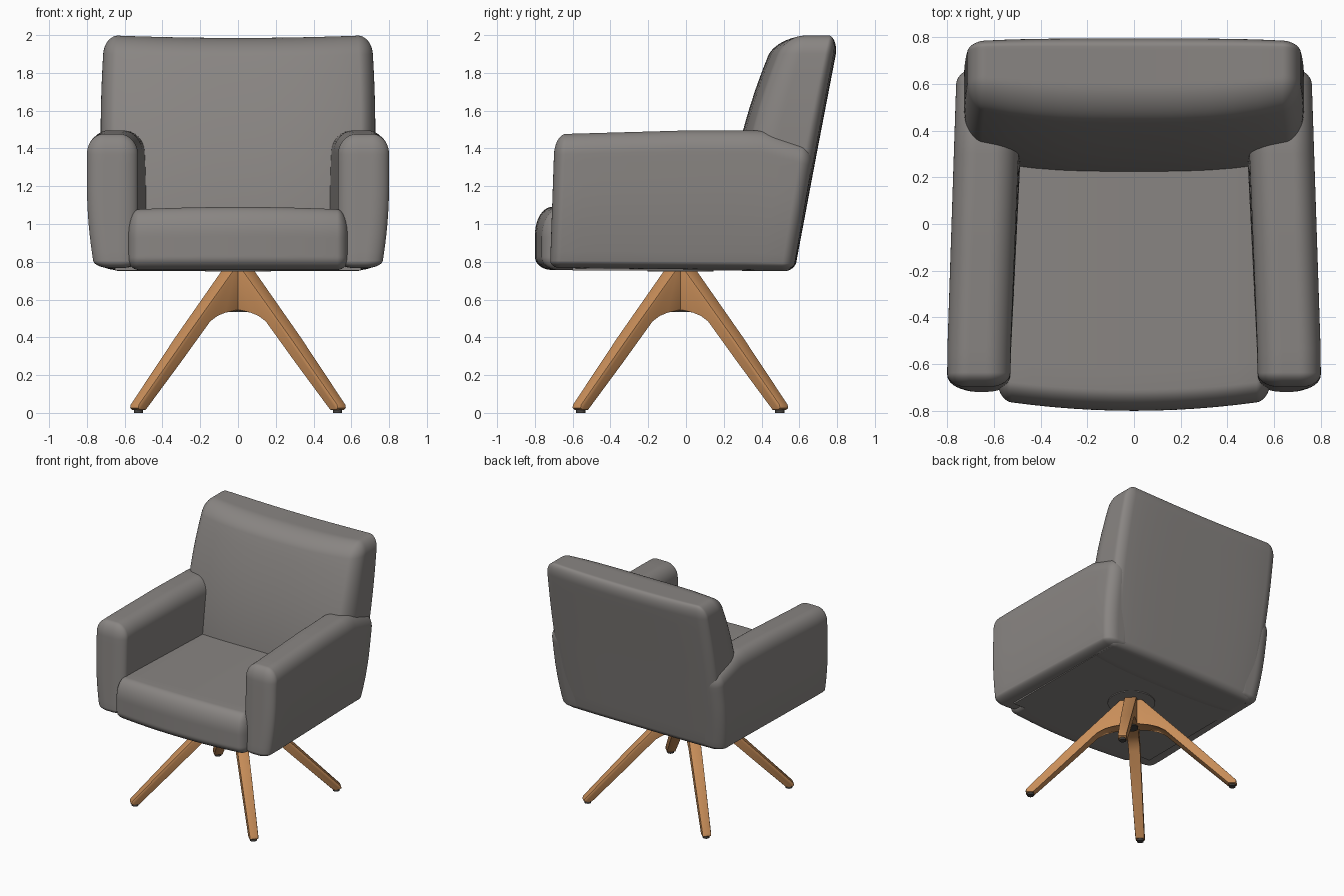
import bpy, bmesh, math
from mathutils import Vector, Matrix

cube = bpy.data.objects.get("Cube")
if cube:
    bpy.data.objects.remove(cube)


def material(name, colour):
    m = bpy.data.materials.new(name)
    m.use_nodes = True
    m.diffuse_color = (*colour, 1)
    m.node_tree.nodes["Principled BSDF"].inputs["Base Color"].default_value = (*colour, 1)
    return m


FABRIC = material("warm grey fabric", (0.25, 0.235, 0.225))
WOOD = material("oak wood", (0.58, 0.27, 0.10))
DARK = material("dark metal", (0.06, 0.055, 0.05))


def finish(bm, name, mat, angle=40):
    bmesh.ops.recalc_face_normals(bm, faces=bm.faces)
    mesh = bpy.data.meshes.new(name)
    bm.to_mesh(mesh)
    bm.free()
    obj = bpy.data.objects.new(name, mesh)
    bpy.context.collection.objects.link(obj)
    mesh.materials.append(mat)
    bpy.ops.object.select_all(action="DESELECT")
    obj.select_set(True)
    bpy.context.view_layer.objects.active = obj
    bpy.ops.object.shade_smooth_by_angle(angle=math.radians(angle))
    return obj


def cushion(name, lo, hi, r_lo, r_hi, deform):
    """Rounded box with its own radius on each side, then bent by deform."""
    bm = bmesh.new()
    bmesh.ops.create_cube(bm, size=2)
    bmesh.ops.subdivide_edges(bm, edges=bm.edges, cuts=23, use_grid_fill=True)
    for v in bm.verts:
        core, off = [0] * 3, Vector((0, 0, 0))
        rad = [0] * 3
        for i, u in enumerate(v.co):
            a, b = lo[i] + r_lo[i], hi[i] - r_hi[i]
            k = min(max(u, -0.5), 0.5)
            core[i] = a + (b - a) * (k + 0.5)
            off[i] = math.tan((u - k) * math.pi / 2)
            rad[i] = r_lo[i] if u < 0 else r_hi[i]
        off.normalize()
        v.co = deform(*(core[i] + off[i] * rad[i] for i in range(3)))
    return finish(bm, name, FABRIC, 60)


# Seat cushion, bowed forward in the middle
def seat_shape(x, y, z):
    bow = (x / 0.585) ** 2
    front = max(0, -y / 0.8)
    top = max(0, (z - 0.76) / 0.33)
    return x, y + 0.045 * bow * front, z - 0.015 * bow * top


cushion("seat", (-0.585, -0.80, 0.757), (0.585, 0.45, 1.09),
        (0.06, 0.09, 0.07), (0.06, 0.1, 0.15), seat_shape)


# Backrest: y runs 0 to 1 from the front surface to the leaning rear surface
def back_shape(x, y, z):
    t = (z - 0.75) / 1.25
    side = abs(x) / 0.72
    front = 0.205 + 0.27 * t * t + 0.07 * side ** 3
    rear = 0.575 + 0.235 * t - 0.015 * side ** 4
    width = 0.96 + 0.05 * math.sin(math.pi * min(t, 1) * 0.85)
    dip = 0.015 * (1 - min(side, 1) ** 2) * max(0, t - 0.5) * 2
    return x * width, front + (rear - front) * y, z - dip


cushion("backrest", (-0.72, 0, 0.75), (0.72, 1, 2.0),
        (0.075, 0.36, 0.05), (0.075, 0.15, 0.10), back_shape)


# Arms, narrowing towards the rear and leaning with the backrest
def arm_shape(side):
    def shape(x, y, z):
        h = (z - 0.755) / 0.73
        along = (y + 0.72) / 1.38
        yy = -0.72 + 0.025 * h + along * (1.29 + 0.09 * h)
        xx = x - 0.045 * max(0, along - 0.1)
        xx -= 0.04 * max(0, 1 - h * 1.6) ** 2 * (x > 0.66)
        xx -= 0.02 * math.sin(math.pi * min(max(h, 0), 1)) * along * (x < 0.66)
        zz = z + h * (0.02 * min(along * 2, 1) - 0.09 * max(0, along - 0.8) / 0.2)
        return side * xx, yy, zz + 0.012 * (1 - along) * (1 - h)
    return shape


for side, label in ((1, "left"), (-1, "right")):
    cushion(label + "_arm", (0.53, -0.72, 0.755), (0.80, 0.66, 1.475),
            (0.10, 0.06, 0.04), (0.09, 0.07, 0.11), arm_shape(side))


def cylinder(name, radius, z0, z1, mat, x=0, y=-0.03):
    bm = bmesh.new()
    bmesh.ops.create_cone(bm, cap_ends=True, segments=32, radius1=radius, radius2=radius,
                          depth=z1 - z0, matrix=Matrix.Translation((x, y, (z0 + z1) / 2)))
    return finish(bm, name, mat)


# Underside panel and swivel mount
bm = bmesh.new()
bmesh.ops.create_cube(bm, size=1, matrix=Matrix.Translation((0, -0.05, 0.765))
                      @ Matrix.Diagonal((1.3, 1.1, 0.022, 1)))
finish(bm, "underside_panel", FABRIC)
cylinder("swivel_plate", 0.175, 0.748, 0.77, FABRIC)
cylinder("swivel_post", 0.05, 0.535, 0.75, DARK)

# Four splayed legs: side profile as (distance from centre, height)
PROFILE = [(0, 0.76), (0.075, 0.76), (0.43, 0.40), (0.775, 0.045), (0.78, 0.025),
           (0.765, 0.015), (0.72, 0.015), (0.47, 0.265), (0.25, 0.485),
           (0.20, 0.522), (0.14, 0.54), (0, 0.545)]


def leg(name, angle):
    bm = bmesh.new()
    rings = []
    for s in (-1, 1):
        rings.append([bm.verts.new((r, s * (0.047 - 0.018 * r), z)) for r, z in PROFILE])
    n = len(PROFILE)
    caps = [bm.faces.new(ring) for ring in rings]
    for i in range(n):
        j = (i + 1) % n
        bm.faces.new((rings[0][i], rings[0][j], rings[1][j], rings[1][i]))
    rim = [e for e in bm.edges if any(f in caps for f in e.link_faces)]
    bmesh.ops.bevel(bm, geom=rim, offset=0.009, segments=2, profile=0.5, affect="EDGES")
    bm.transform(Matrix.Translation((0, -0.03, 0)) @ Matrix.Rotation(angle, 4, "Z"))
    finish(bm, name, WOOD, 35)


for i, label in enumerate(("rear_left", "rear_right", "front_right", "front_left")):
    a = math.radians(45 + 90 * i)
    leg(label + "_leg", a)
    cylinder(label + "_glide", 0.025, 0, 0.02, DARK,
             0.745 * math.cos(a), 0.745 * math.sin(a) - 0.03)
